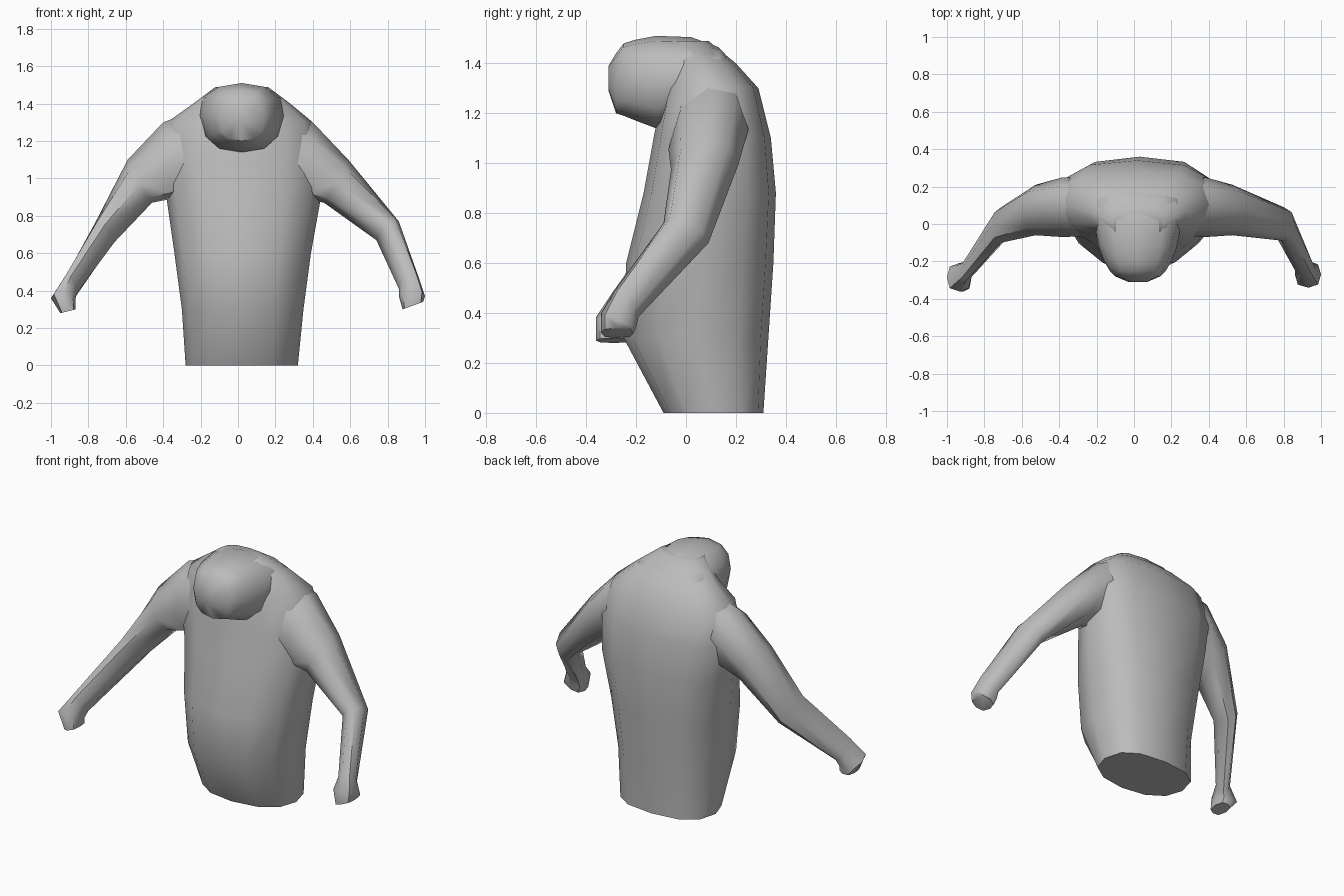
import bpy, bmesh, math
from mathutils import Vector

if "Cube" in bpy.data.objects:
    bpy.data.objects.remove(bpy.data.objects["Cube"])

clay = bpy.data.materials.new("plain_grey")
clay.use_nodes = True
GREY = (0.5, 0.5, 0.5, 1)
clay.diffuse_color = GREY
clay.node_tree.nodes["Principled BSDF"].inputs["Base Color"].default_value = GREY


def ring(center, u, v, sides, front=1.0, back=1.0):
    """Closed cross-section spanned by half-axes u and v; powers < 1 square a half."""
    pts = []
    for i in range(sides):
        a = 2 * math.pi * i / sides
        c, s = math.cos(a), math.sin(a)
        power = back if s > 0 else front
        pts.append(center + u * math.copysign(abs(c) ** power, c)
                   + v * math.copysign(abs(s) ** power, s))
    return pts


def loft(name, rings, angle=50):
    bm = bmesh.new()
    loops = [[bm.verts.new(p) for p in r] for r in rings]
    n = len(loops[0])
    for a, b in zip(loops, loops[1:]):
        for i in range(n):
            j = (i + 1) % n
            bm.faces.new((a[i], a[j], b[j], b[i]))
    bm.faces.new(loops[0])
    bm.faces.new(loops[-1])
    bmesh.ops.recalc_face_normals(bm, faces=bm.faces)
    mesh = bpy.data.meshes.new(name)
    bm.to_mesh(mesh)
    bm.free()
    mesh.materials.append(clay)
    ob = bpy.data.objects.new(name, mesh)
    bpy.context.collection.objects.link(ob)
    bpy.ops.object.select_all(action='DESELECT')
    bpy.context.view_layer.objects.active = ob
    ob.select_set(True)
    bpy.ops.object.shade_smooth_by_angle(angle=math.radians(angle))


# Torso: height, right, left, front, back
torso = [(0, -.28, .32, -.09, .31), (.3, -.3, .35, -.25, .33),
         (.6, -.34, .39, -.24, .35), (.88, -.38, .44, -.17, .36),
         (1.1, -.42, .45, -.13, .34), (1.3, -.38, .4, -.09, .29),
         (1.4, -.24, .28, -.06, .2), (1.49, -.12, .16, -.08, .09)]
loft("torso", [ring(Vector(((r + l) / 2, (f + b) / 2, z)),
                    Vector(((l - r) / 2, 0, 0)), Vector((0, (b - f) / 2, 0)), 12, .9, .78)
               for z, r, l, f, b in torso])

# Hunched head: depth, half width, bottom, top
head = [(-.31, .05, 1.29, 1.39), (-.28, .12, 1.2, 1.44), (-.25, .15, 1.19, 1.48),
        (-.2, .18, 1.17, 1.495), (-.12, .21, 1.14, 1.51), (.02, .235, 1.17, 1.505),
        (.13, .24, 1.25, 1.465), (.22, .16, 1.27, 1.37)]
loft("head", [ring(Vector((.02, y, (b + t) / 2)), Vector((w, 0, 0)),
                   Vector((0, 0, (t - b) / 2)), 12, .8, .8) for y, w, b, t in head])

# Arms: outer x, z; inner x, z; front, back; forward tilt of the section
shoulder = [(.14, 1.4, .2, .94, -.06, .24, -.03), (.4, 1.3, .36, .89, -.07, .25, -.04),
            (.59, 1.1, .46, .87, -.06, .21, -.01)]
right_end = [(.76, .77, .66, .66, -.1, .09, .04), (.93, .46, .86, .39, -.3, -.2, .05),
             (1.0, .36, .87, .35, -.36, -.21, .03), (.95, .28, .87, .3, -.36, -.22, 0)]
left_end = [(.86, .77, .74, .67, -.09, .09, .04), (.97, .46, .86, .41, -.29, -.19, .05),
            (1.0, .37, .86, .37, -.34, -.2, .03), (.99, .34, .88, .3, -.34, -.21, 0)]
for name, side, end in (("right_arm", -1, right_end), ("left_arm", 1, left_end)):
    rings = []
    for ox, oz, ix, iz, f, b, tilt in shoulder + end:
        center = Vector((side * (ox + ix) / 2, (f + b) / 2, (oz + iz) / 2))
        u = Vector((side * (ox - ix) / 2, 0, (oz - iz) / 2))
        squared = .75 if oz < .4 else 1.0  # boxy fists
        rings.append(ring(center, u, Vector((0, (b - f) / 2, -tilt)), 8, squared, squared))
    loft(name, rings)
